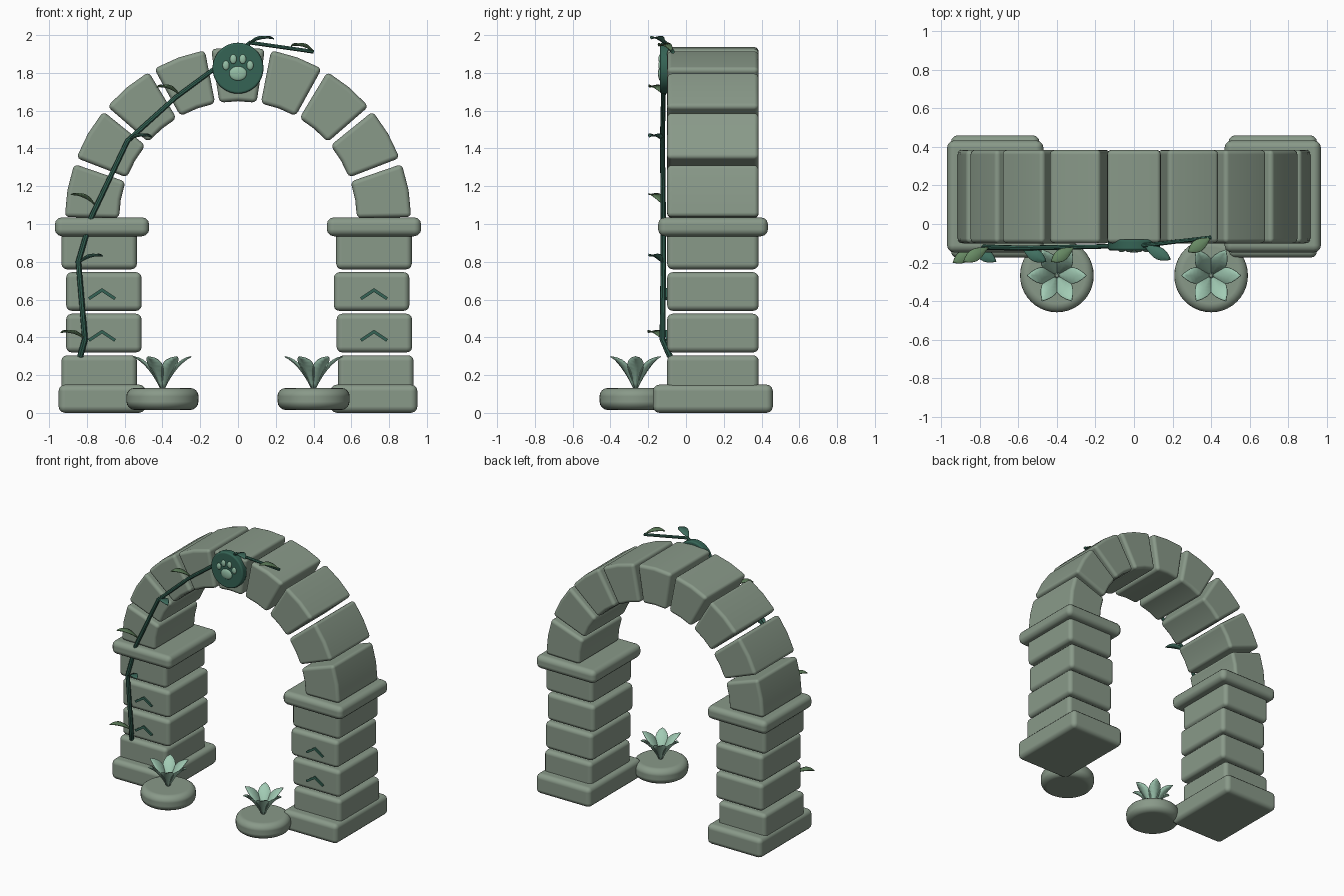
import bpy, bmesh, math
from mathutils import Vector

cube = bpy.data.objects.get("Cube")
if cube:
    bpy.data.objects.remove(cube, do_unlink=True)


def material(name, rgb):
    m = bpy.data.materials.new(name)
    m.use_nodes = True
    m.diffuse_color = (*rgb, 1)
    m.node_tree.nodes["Principled BSDF"].inputs["Base Color"].default_value = (*rgb, 1)
    return m


STONE = material("sage stone", (0.25, 0.32, 0.25))
TEAL = material("deep teal", (0.035, 0.125, 0.09))
TEAL_LEAF = material("teal leaf", (0.055, 0.17, 0.125))
GREEN_LEAF = material("green leaf", (0.14, 0.26, 0.13))
MINT = material("pale mint", (0.36, 0.6, 0.46))
PAD = material("pad green", (0.3, 0.52, 0.38))


def smooth(ob, angle=40):
    bpy.ops.object.select_all(action="DESELECT")
    ob.select_set(True)
    bpy.context.view_layer.objects.active = ob
    bpy.ops.object.shade_smooth_by_angle(angle=math.radians(angle))


def finish(bm, name, mat, bevel=0, segments=3, thickness=0):
    bmesh.ops.recalc_face_normals(bm, faces=bm.faces)
    mesh = bpy.data.meshes.new(name)
    bm.to_mesh(mesh)
    bm.free()
    mesh.materials.append(mat)
    ob = bpy.data.objects.new(name, mesh)
    bpy.context.collection.objects.link(ob)
    if thickness:
        mod = ob.modifiers.new("thickness", "SOLIDIFY")
        mod.thickness = thickness
        mod.offset = 0
    if bevel:
        mod = ob.modifiers.new("round edges", "BEVEL")
        mod.width = bevel
        mod.segments = segments
        mod.limit_method = "ANGLE"
        mod.angle_limit = math.radians(35)
        mod.harden_normals = True
    smooth(ob)
    return ob


def prism(name, outline, y0, y1, mat, bevel=0):
    """Extrude an x/z outline from y0 to y1."""
    bm = bmesh.new()
    face = bm.faces.new([bm.verts.new((x, y0, z)) for x, z in outline])
    ext = bmesh.ops.extrude_face_region(bm, geom=[face])
    verts = [v for v in ext["geom"] if isinstance(v, bmesh.types.BMVert)]
    bmesh.ops.translate(bm, verts=verts, vec=(0, y1 - y0, 0))
    return finish(bm, name, mat, bevel)


def block(name, x0, x1, y0, y1, z0, z1, bevel):
    return prism(name, [(x0, z0), (x1, z0), (x1, z1), (x0, z1)], y0, y1, STONE, bevel)


def leaf(name, base, tip, arch, width, mat, steps=8):
    """Curved, creased blade that leaves its base steeply and flattens to the tip."""
    base, tip = Vector(base), Vector(tip)
    control = (base + tip) / 2 + Vector(arch)
    flat = tip - base
    flat.z = 0
    side = flat.cross(Vector((0, 0, 1))).normalized()
    bm = bmesh.new()
    rows = []
    for i in range(steps + 1):
        t = i / steps
        p = base * (1 - t) ** 2 + control * 2 * t * (1 - t) + tip * t * t
        tangent = (control - base).lerp(tip - control, t).normalized()
        w = width * (0.06 + 0.94 * math.sin(math.pi * t ** 1.25)) if i < steps else 0.001
        normal = side.cross(tangent)
        rows.append([bm.verts.new(p + side * s * w + normal * abs(s) * w * 0.35)
                     for s in (-1, 0, 1)])
    for a, b in zip(rows, rows[1:]):
        for j in range(2):
            bm.faces.new((a[j], a[j + 1], b[j + 1], b[j]))
    return finish(bm, name, mat, thickness=0.005)


def pillow(name, x, y, z, rx, ry, rz, mat):
    bm = bmesh.new()
    bmesh.ops.create_uvsphere(bm, u_segments=20, v_segments=12, radius=1)
    bmesh.ops.scale(bm, verts=bm.verts, vec=(rx, ry, rz))
    bmesh.ops.translate(bm, verts=bm.verts, vec=(x, y, z))
    return finish(bm, name, mat)


FRONT, BACK = -0.1, 0.385

# Pillars: plinth, four staggered blocks and capital on each side
courses = [(0.1, 0.305), (0.32, 0.525), (0.54, 0.745), (0.76, 0.97)]
centres = {"right": [-0.735, -0.71, -0.71, -0.735], "left": [0.73, 0.722, 0.707, 0.72]}
for side, xs in centres.items():
    s = -1 if side == "right" else 1
    block(side + "_plinth", s * 0.72 - 0.23, s * 0.72 + 0.23, -0.175, 0.46, 0, 0.15, 0.035)
    for i, (x, (z0, z1)) in enumerate(zip(xs, courses)):
        block(f"{side}_pillar_block_{i + 1}", x - 0.2, x + 0.2, FRONT, BACK, z0, z1, 0.03)
    block(side + "_capital", s * 0.72 - 0.25, s * 0.72 + 0.25, -0.148, 0.434, 0.935, 1.035, 0.038)

    # Chevron inlays on the two middle blocks
    for i, z in enumerate((0.39, 0.61)):
        x = s * 0.72
        arms = [(-0.075, 0), (0, 0.05), (0.075, 0)]
        outline = [(x + a, z + b) for a, b in arms]
        outline += [(x + a * 0.9, z + b - 0.02 + abs(a) * 0.1) for a, b in reversed(arms)]
        outline = outline[:3] + [(x + 0.064, z - 0.012), (x, z + 0.03), (x - 0.064, z - 0.012)]
        prism(f"{side}_chevron_{i + 1}", outline, FRONT - 0.009, FRONT + 0.01, TEAL)

# Arch: nine wedge stones
CENTRE_Z, INNER, OUTER, HALF = 1.02, 0.63, 0.917, 8.95
for i in range(9):
    angles = [math.radians(10 + 20 * i + d) for d in (-HALF, 0, HALF)]
    ring = [(OUTER, a) for a in angles] + [(INNER, a) for a in reversed(angles)]
    outline = [(r * math.cos(a), CENTRE_Z + r * math.sin(a)) for r, a in ring]
    prism(f"arch_stone_{i + 1}", outline, FRONT, BACK, STONE, 0.024)

# Keystone medallion with raised pads
round_outline = [(0.135 * math.cos(k * math.pi / 20), 1.825 + 0.135 * math.sin(k * math.pi / 20))
                 for k in range(40)]
prism("medallion", round_outline, -0.137, -0.08, TEAL, 0.012)
pillow("medallion_main_pad", 0, -0.136, 1.797, 0.047, 0.012, 0.038, PAD)
for i, (x, z) in enumerate([(-0.064, 1.84), (-0.025, 1.873), (0.025, 1.873), (0.064, 1.84)]):
    pillow(f"medallion_toe_pad_{i + 1}", x, -0.136, z, 0.018, 0.01, 0.025, PAD)

# Vine climbing the right pillar and over the top
path = [(-0.835, -0.085, 0.3), (-0.81, -0.125, 0.39), (-0.845, -0.12, 0.8), (-0.775, -0.12, 1.04),
        (-0.585, -0.125, 1.44), (-0.33, -0.12, 1.67), (-0.1, -0.115, 1.84),
        (0.065, -0.11, 1.96), (0.4, -0.07, 1.912)]
curve = bpy.data.curves.new("vine", "CURVE")
curve.dimensions = "3D"
curve.bevel_depth = 0.015
curve.bevel_resolution = 2
curve.use_fill_caps = True
spline = curve.splines.new("POLY")
spline.points.add(len(path) - 1)
for i, (point, co) in enumerate(zip(spline.points, path)):
    point.co = (*co, 1)
    point.radius = 1.1 - 0.05 * i
curve.materials.append(TEAL)
vine = bpy.data.objects.new("vine", curve)
bpy.context.collection.objects.link(vine)
bpy.ops.object.select_all(action="DESELECT")
vine.select_set(True)
bpy.context.view_layer.objects.active = vine
bpy.ops.object.convert(target="MESH")
smooth(bpy.context.object)

# Vine leaves: base x, base y, base z, reach along x, rise
sprigs = [(-0.81, -0.125, 0.39, -0.13, 0.035), (-0.845, -0.12, 0.79, 0.13, 0.04),
          (-0.755, -0.12, 1.1, -0.13, 0.055), (-0.585, -0.12, 1.44, 0.13, 0.02),
          (-0.31, -0.12, 1.685, -0.12, 0.04), (0.05, -0.11, 1.95, 0.14, 0.03),
          (0.4, -0.07, 1.912, -0.12, 0.03)]
for i, (x, y, z, reach, rise) in enumerate(sprigs):
    leaf(f"vine_leaf_{i + 1}", (x, y, z), (x + reach, y - 0.075, z + rise), (0, 0, 0.03),
         0.032, TEAL_LEAF if i % 2 else GREEN_LEAF)

# Stone pots with succulent rosettes
for side, x in (("right", -0.4), ("left", 0.4)):
    bm = bmesh.new()
    bmesh.ops.create_cone(bm, cap_ends=True, segments=40, radius1=0.19, radius2=0.192, depth=0.117)
    bmesh.ops.translate(bm, verts=bm.verts, vec=(x, -0.267, 0.0735))
    finish(bm, side + "_pot", STONE, 0.045, 4)
    for k in range(6):
        a = math.radians(60 * k)
        out = Vector((math.cos(a), math.sin(a), 0))
        base = Vector((x, -0.267, 0.125)) + out * 0.008
        tip = Vector((x, -0.267, 0.298)) + out * 0.153
        leaf(f"{side}_succulent_leaf_{k + 1}", base, tip, -out * 0.01 + Vector((0, 0, 0.045)),
             0.043, MINT)
